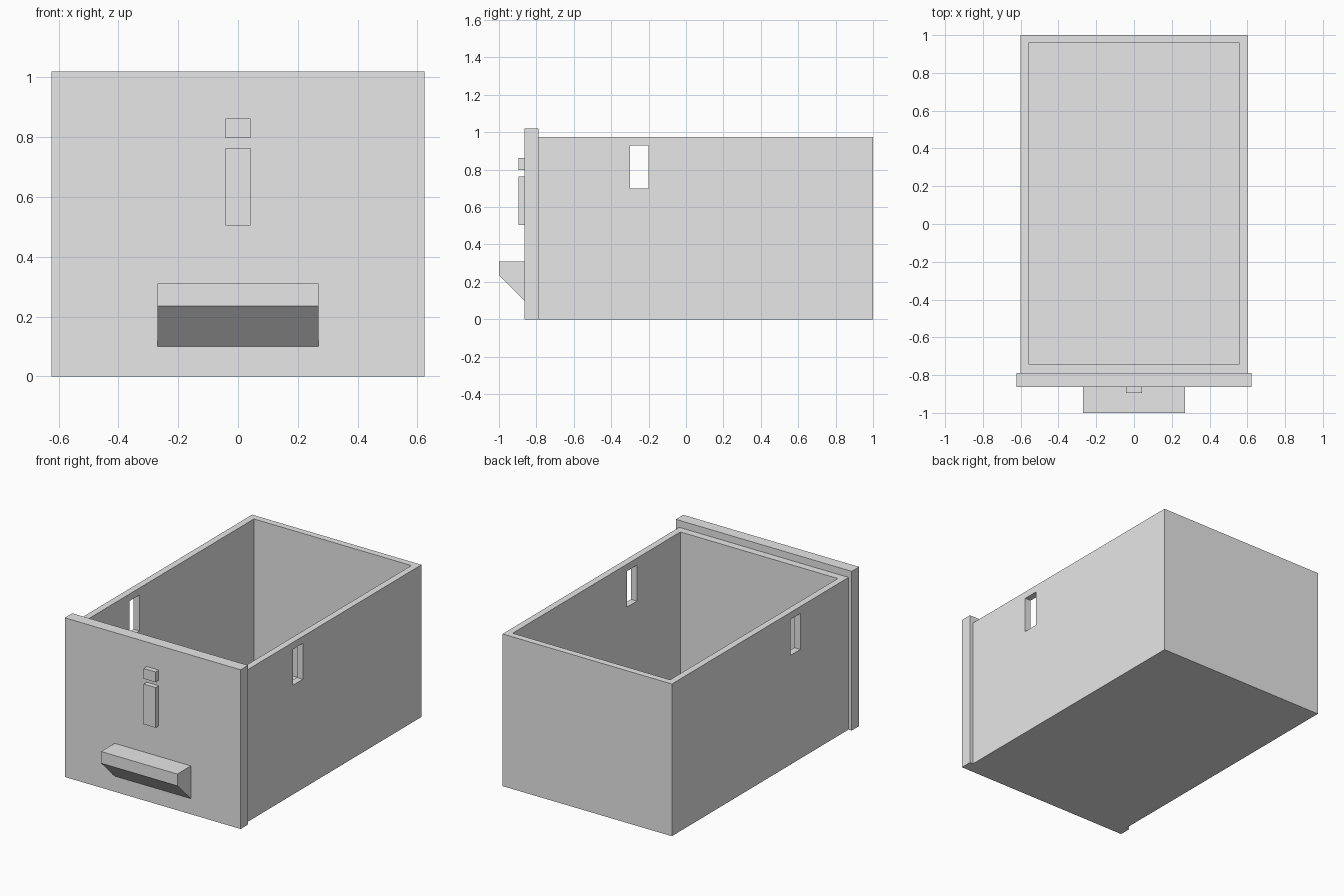
import bpy
import bmesh

cube = bpy.data.objects.get("Cube")
if cube:
    bpy.data.objects.remove(cube, do_unlink=True)

grey = bpy.data.materials.new("light_grey")
grey.use_nodes = True
colour = (0.8, 0.8, 0.8, 1)
grey.diffuse_color = colour
grey.node_tree.nodes["Principled BSDF"].inputs["Base Color"].default_value = colour


def finish(name, bm):
    bmesh.ops.recalc_face_normals(bm, faces=bm.faces)
    mesh = bpy.data.meshes.new(name)
    bm.to_mesh(mesh)
    bm.free()
    mesh.materials.append(grey)
    obj = bpy.data.objects.new(name, mesh)
    bpy.context.collection.objects.link(obj)
    return obj


def box(name, x, y, z):
    """Box from (low, high) ranges on each axis."""
    bm = bmesh.new()
    bmesh.ops.create_cube(bm, size=1)
    for v in bm.verts:
        for i, (low, high) in enumerate((x, y, z)):
            v.co[i] = high if v.co[i] > 0 else low
    return finish(name, bm)


def prism(name, profile, half_width):
    """Extrude a (y, z) profile across x."""
    bm = bmesh.new()
    face = bm.faces.new([bm.verts.new((-half_width, y, z)) for y, z in profile])
    out = bmesh.ops.extrude_face_region(bm, geom=[face])
    verts = [g for g in out["geom"] if isinstance(g, bmesh.types.BMVert)]
    bmesh.ops.translate(bm, verts=verts, vec=(2 * half_width, 0, 0))
    return finish(name, bm)


def cut(target, cutter):
    mod = target.modifiers.new(cutter.name, 'BOOLEAN')
    mod.operation = 'DIFFERENCE'
    mod.solver = 'EXACT'
    mod.object = cutter
    bpy.context.view_layer.objects.active = target
    bpy.ops.object.modifier_apply(modifier=mod.name)
    bpy.data.objects.remove(cutter, do_unlink=True)


PANEL_BACK, PANEL_FRONT = -0.788, -0.863

# Open box with a slot through each side wall
body = box("drawer_body", (-0.6, 0.6), (PANEL_BACK, 1), (0, 0.975))
cut(body, box("cavity_cutter", (-0.558, 0.558), (-0.74, 0.958), (0.042, 1.2)))
cut(body, box("slot_cutter", (-0.8, 0.8), (-0.3, -0.2), (0.7, 0.93)))

# Front panel, overhanging the body at the sides and top
box("front_panel", (-0.623, 0.623), (PANEL_FRONT, PANEL_BACK), (0, 1.02))

# Wedge-shaped pull
prism("pull_handle", [(PANEL_FRONT, 0.31), (-1, 0.31), (-1, 0.235), (PANEL_FRONT, 0.1)], 0.27)

# Raised blocks on the panel
for name, z in (("upper_block", (0.797, 0.863)), ("lower_block", (0.505, 0.763))):
    box(name, (-0.042, 0.042), (-0.895, PANEL_FRONT), z)
